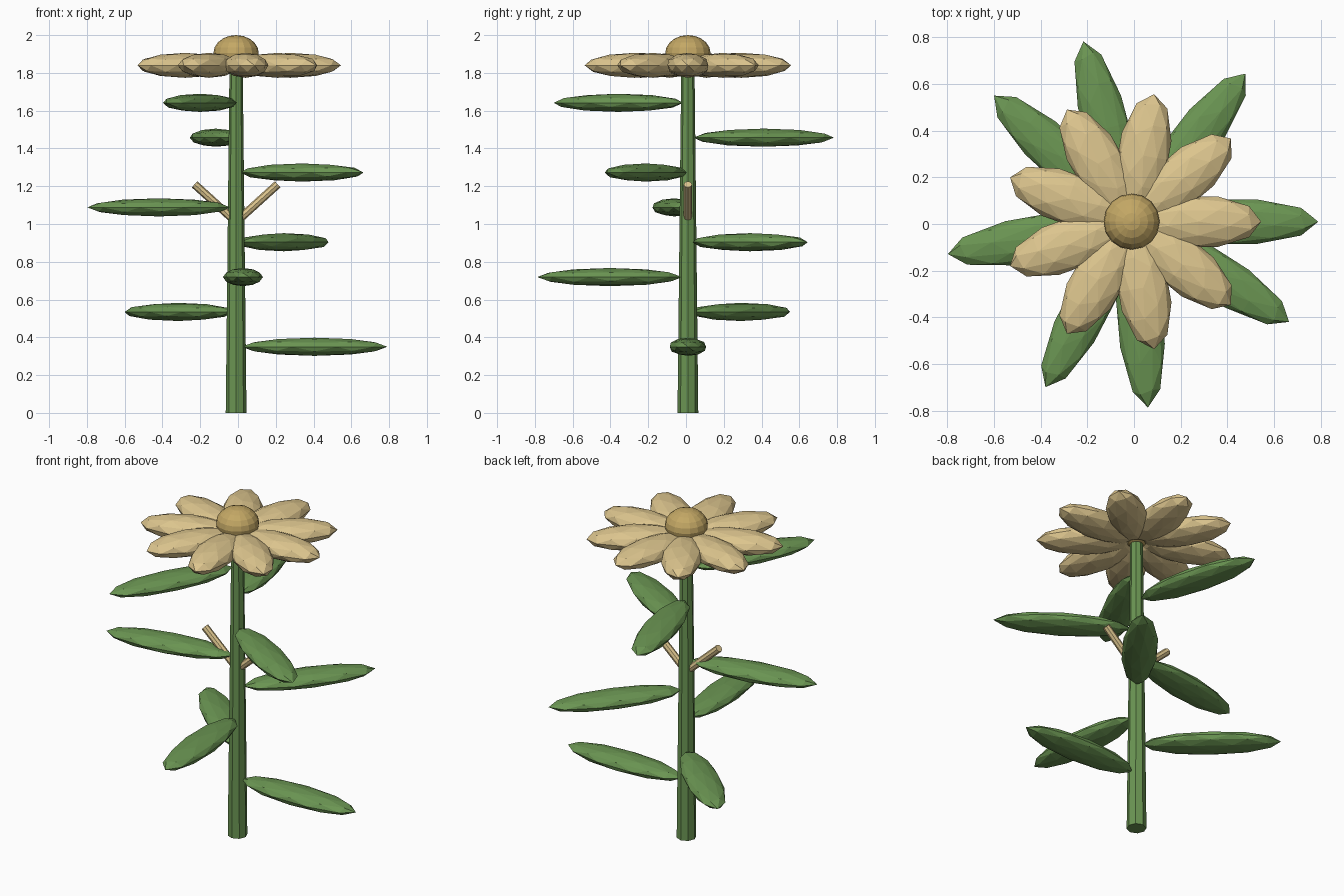
import bpy, math
from mathutils import Vector, Matrix

if "Cube" in bpy.data.objects:
    bpy.data.objects.remove(bpy.data.objects["Cube"])

CX, CY = -0.01, 0.01  # stem axis


def material(name, rgb):
    m = bpy.data.materials.new(name)
    m.diffuse_color = (*rgb, 1)
    m.use_nodes = True
    m.node_tree.nodes["Principled BSDF"].inputs["Base Color"].default_value = m.diffuse_color
    return m


GREEN = material("leaf green", (0.145, 0.30, 0.085))
CREAM = material("petal cream", (0.72, 0.56, 0.27))
GOLD = material("disc gold", (0.55, 0.39, 0.13))


def finish(name, mat):
    ob = bpy.context.object
    ob.name = name
    ob.data.materials.append(mat)
    return ob


def blade(name, mat, angle, z, r_in, r_out, half_width, half_thick):
    """Faceted ellipsoid pointing outward from the stem."""
    bpy.ops.mesh.primitive_ico_sphere_add(subdivisions=2, radius=1)
    ob = finish(name, mat)
    mid, half = (r_in + r_out) / 2, (r_out - r_in) / 2
    ob.matrix_world = (Matrix.Translation((CX, CY, z))
                       @ Matrix.Rotation(angle - math.pi / 2, 4, 'Z')
                       @ Matrix.Translation((0, mid, 0))
                       @ Matrix.Diagonal((half_width / 0.951, half, half_thick, 1)))


def rod(name, mat, start, end, r1, r2, sides):
    a, b = Vector(start), Vector(end)
    bpy.ops.mesh.primitive_cone_add(vertices=sides, radius1=r1, radius2=r2,
                                    depth=(b - a).length, location=(a + b) / 2)
    ob = finish(name, mat)
    ob.rotation_euler = (b - a).to_track_quat('Z', 'Y').to_euler()


# Tapered stem
rod("stem", GREEN, (CX, CY, 0), (CX, CY, 1.84), 0.055, 0.035, 8)

# Leaves spiral up the stem by the golden angle
for i in range(8):
    blade(f"leaf_{i + 1}", GREEN, math.radians(137.5 * i), 0.35 + 0.1845 * i,
          0.03, 0.80, 0.096, 0.048)

# Ring of petals
for i in range(9):
    blade(f"petal_{i + 1}", CREAM, math.radians(40 * i), 1.84,
          0.02, 0.555, 0.108, 0.066)

# Domed flower centre
bpy.ops.mesh.primitive_uv_sphere_add(segments=16, ring_count=10, radius=1,
                                     location=(CX, CY, 1.905))
finish("flower_disc", GOLD).scale = (0.12, 0.12, 0.095)

# Two twigs branching upward
for side, label in ((-1, "left"), (1, "right")):
    rod(f"twig_{label}", CREAM, (CX + side * 0.01, CY, 1.02),
        (CX + side * 0.22, CY, 1.21), 0.022, 0.022, 8)
